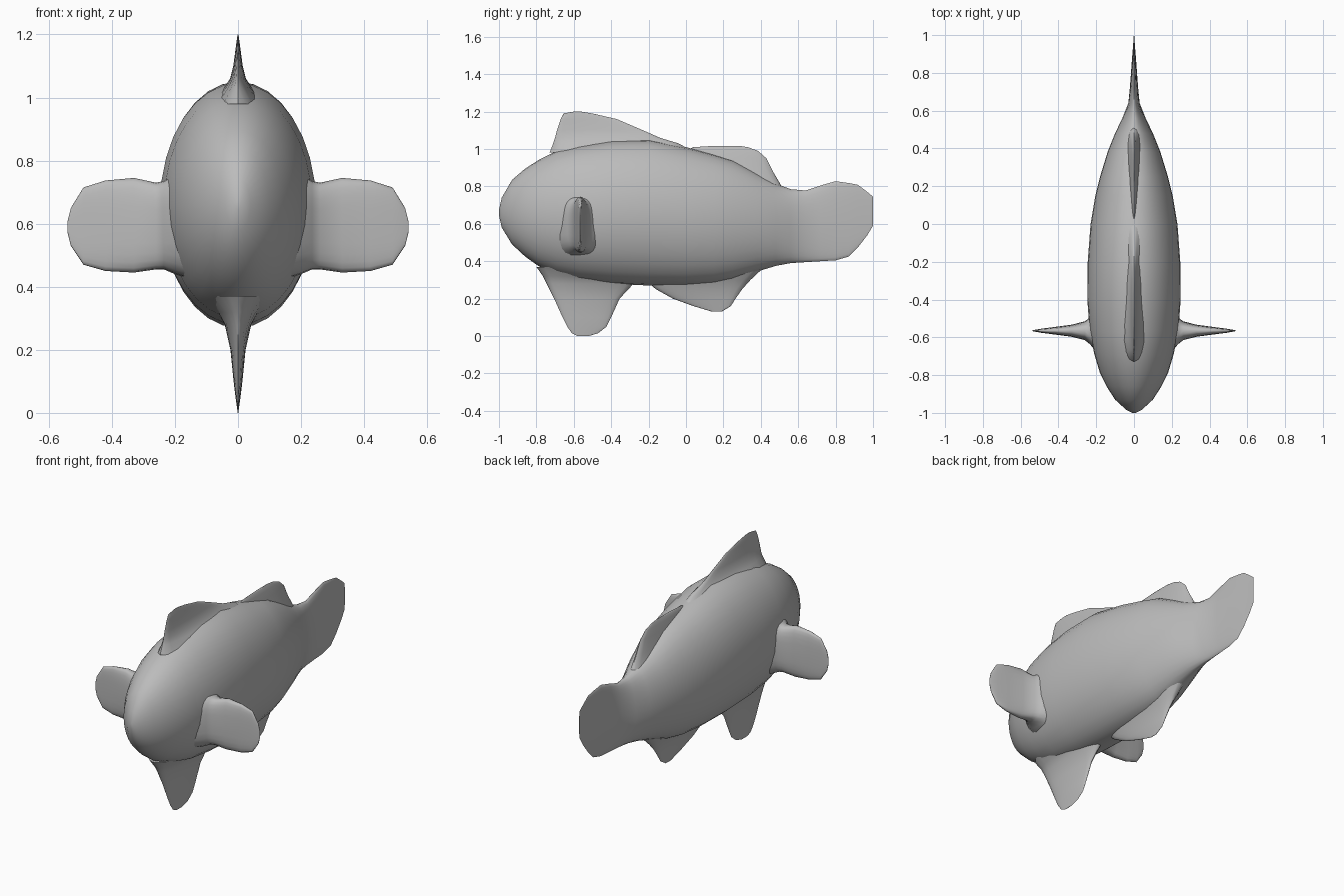
import bpy, bmesh, math

grey = bpy.data.materials.new("plain grey")
grey.diffuse_color = (0.5, 0.5, 0.5, 1)


def loft(name, rings, place, sides=24, power=1.0):
    """Skin rings of (station, low, high, half thickness) into a closed smooth part."""
    bm = bmesh.new()
    loops = []
    for s, low, high, t in rings:
        loop = []
        for i in range(sides):
            a = 2 * math.pi * i / sides
            c, n = (math.copysign(abs(v) ** power, v) for v in (math.cos(a), math.sin(a)))
            loop.append(bm.verts.new(place(s, (low + high) / 2 + c * (high - low) / 2, n * t)))
        loops.append(loop)
    for a, b in zip(loops, loops[1:]):
        for i in range(sides):
            j = (i + 1) % sides
            bm.faces.new((a[i], a[j], b[j], b[i]))
    bm.faces.new(loops[0])
    bm.faces.new(loops[-1])
    bmesh.ops.recalc_face_normals(bm, faces=bm.faces)
    mesh = bpy.data.meshes.new(name)
    bm.to_mesh(mesh)
    bm.free()
    mesh.materials.append(grey)
    ob = bpy.data.objects.new(name, mesh)
    bpy.context.collection.objects.link(ob)
    bpy.ops.object.select_all(action='DESELECT')
    ob.select_set(True)
    bpy.context.view_layer.objects.active = ob
    bpy.ops.object.shade_smooth_by_angle(angle=math.radians(60))
    return ob


# Body running into the flat tail: stations along y, heights in z
loft("body_and_tail", [
    (-1.0, .645, .675, .008), (-.985, .58, .74, .04), (-.93, .49, .835, .10),
    (-.86, .425, .895, .145), (-.79, .375, .94, .18), (-.69, .33, .99, .21),
    (-.57, .30, 1.02, .235), (-.4, .28, 1.045, .247), (-.2, .27, 1.05, .245),
    (0, .27, 1.01, .23), (.15, .28, .97, .205), (.25, .30, .94, .18),
    (.38, .345, .87, .14), (.48, .375, .815, .10), (.56, .39, .785, .062),
    (.64, .395, .778, .03), (.72, .40, .805, .022), (.80, .405, .828, .016),
    (.87, .425, .818, .011), (.92, .475, .808, .007), (.97, .54, .77, .003),
    (1.0, .59, .745, .001),
], lambda s, l, t: (t, s, l), 32)

# Fins on the centre line: stations in z, lengths along y
upright = lambda s, l, t: (t, l, s)
loft("front_back_fin", [
    (.98, -.73, .05, .09), (1.03, -.71, -.04, .045), (1.06, -.70, -.14, .025),
    (1.10, -.69, -.23, .015), (1.16, -.67, -.37, .007), (1.19, -.655, -.50, .003),
    (1.20, -.60, -.56, .001)], upright)
loft("rear_back_fin", [
    (.76, .05, .53, .07), (.82, .0, .50, .05), (.88, -.02, .465, .035),
    (.95, -.01, .43, .02), (.99, .0, .385, .011), (1.01, .04, .33, .005),
    (1.017, .16, .28, .001)], upright)
loft("belly_fin", [
    (.0, -.58, -.52, .001), (.015, -.61, -.47, .003), (.05, -.635, -.425, .008),
    (.10, -.66, -.40, .014), (.20, -.705, -.355, .024), (.28, -.745, -.28, .042),
    (.32, -.765, -.23, .065), (.37, -.80, -.20, .11)], upright)
loft("rear_belly_fin", [
    (.13, .14, .19, .001), (.16, .04, .24, .008), (.20, -.07, .265, .018),
    (.25, -.16, .30, .03), (.30, -.22, .345, .05), (.37, -.25, .42, .085)], upright)

# Side fins: stations outward in x, heights in z
for side, name in ((1, "right_side_fin"), (-1, "left_side_fin")):
    loft(name, [
        (.14, .42, .78, .15), (.20, .44, .76, .11), (.235, .455, .735, .07),
        (.26, .455, .73, .05), (.33, .445, .745, .032), (.42, .45, .737, .02),
        (.49, .47, .715, .011), (.53, .53, .65, .004), (.54, .57, .61, .001),
    ], lambda s, l, t: (side * s, t - .565, l), power=.7)
